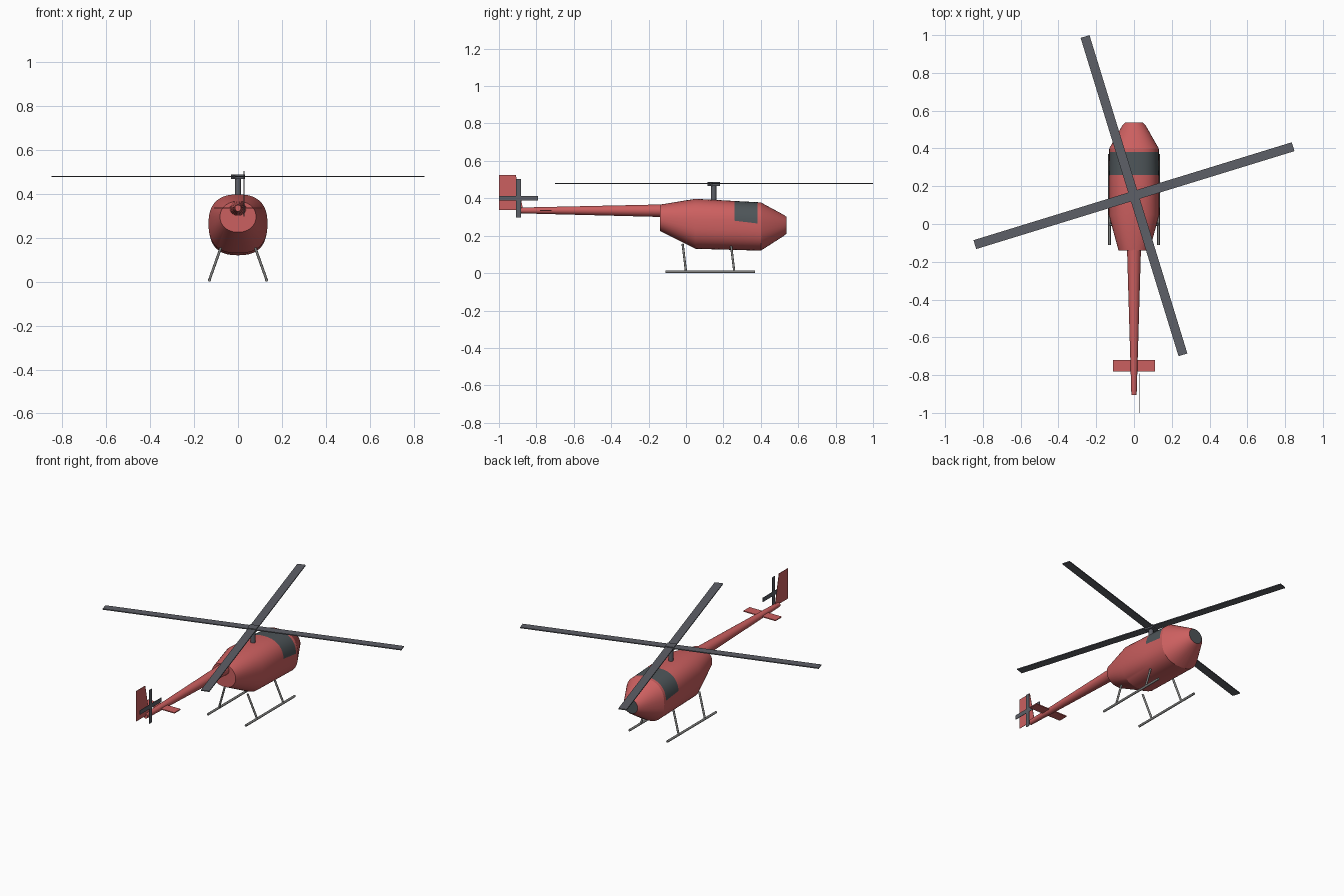
import bpy, bmesh, math
from mathutils import Vector, Matrix

cube = bpy.data.objects.get("Cube")
if cube:
    bpy.data.objects.remove(cube, do_unlink=True)


def material(name, rgb):
    m = bpy.data.materials.new(name)
    m.use_nodes = True
    m.diffuse_color = (*rgb, 1)
    bsdf = next(n for n in m.node_tree.nodes if n.type == 'BSDF_PRINCIPLED')
    bsdf.inputs["Base Color"].default_value = (*rgb, 1)
    return m


RED = material("body red", (0.60, 0.115, 0.115))
GLASS = material("window grey", (0.075, 0.09, 0.098))
DARK = material("rotor grey", (0.11, 0.115, 0.135))
STEEL = material("skid grey", (0.22, 0.22, 0.215))


def finish(name, bm, mats, smooth=None):
    bmesh.ops.recalc_face_normals(bm, faces=bm.faces[:])
    me = bpy.data.meshes.new(name)
    bm.to_mesh(me)
    bm.free()
    ob = bpy.data.objects.new(name, me)
    bpy.context.collection.objects.link(ob)
    for m in mats:
        me.materials.append(m)
    if smooth:
        bpy.ops.object.select_all(action='DESELECT')
        ob.select_set(True)
        bpy.context.view_layer.objects.active = ob
        bpy.ops.object.shade_smooth_by_angle(angle=math.radians(smooth))
    return ob


def loft(sections, segs):
    """Sections along y: (y, half width, bottom z, top z, roundness exponent)."""
    bm = bmesh.new()
    rings = []
    for y, w, z0, z1, n in sections:
        ring = []
        for i in range(segs):
            a = 2 * math.pi * i / segs
            c, s = math.cos(a), math.sin(a)
            px = math.copysign(abs(c) ** (2 / n), c) * w
            pz = math.copysign(abs(s) ** (2 / n), s) * (z1 - z0) / 2
            ring.append(bm.verts.new((px, y, (z0 + z1) / 2 + pz)))
        rings.append(ring)
    for a, b in zip(rings, rings[1:]):
        for i in range(segs):
            j = (i + 1) % segs
            bm.faces.new((a[i], a[j], b[j], b[i]))
    bm.faces.new(rings[0])
    bm.faces.new(rings[-1])
    return bm


def box(name, size, centre, mat, turn=0.0):
    bm = bmesh.new()
    bmesh.ops.create_cube(bm, size=1, matrix=Matrix.Diagonal((*size, 1)))
    ob = finish(name, bm, [mat])
    ob.location = centre
    ob.rotation_euler.z = turn
    return ob


def rod(name, a, b, r, mat, segs=12):
    a, b = Vector(a), Vector(b)
    d = b - a
    bm = bmesh.new()
    rot = d.to_track_quat('Z', 'Y').to_matrix().to_4x4()
    bmesh.ops.create_cone(bm, cap_ends=True, segments=segs, radius1=r, radius2=r,
                          depth=d.length, matrix=Matrix.Translation((a + b) / 2) @ rot)
    return finish(name, bm, [mat], 40)


# Fuselage with wraparound cabin window and nose cap
bm = loft([(-0.14, 0.082, 0.225, 0.366, 2.1),
           (0.05, 0.134, 0.13, 0.397, 2.5),
           (0.40, 0.131, 0.12, 0.378, 2.5),
           (0.525, 0.06, 0.20, 0.31, 2.1),
           (0.538, 0.045, 0.212, 0.30, 2.0)], 48)


def cut(faces, co, no):
    geom = list({e for f in faces for e in f.edges} | {v for f in faces for v in f.verts}) + faces
    bmesh.ops.bisect_plane(bm, geom=geom, plane_co=co, plane_no=no, dist=1e-5)


WIN_BACK, WIN_FRONT = 0.26, 0.382


def window_band():
    return [f for f in bm.faces if WIN_BACK < f.calc_center_median().y < WIN_FRONT]


cut(bm.faces[:], (0, WIN_BACK, 0), (0, 1, 0))
cut(bm.faces[:], (0, WIN_FRONT, 0), (0, 1, 0))
sill, sill_normal = Vector((0, WIN_BACK, 0.28)), Vector((0, 0.12, 1))
cut(window_band(), sill, sill_normal)
for f in window_band():
    if (f.calc_center_median() - sill).dot(sill_normal) > 0:
        f.material_index = 1
for f in bm.faces:
    if f.calc_center_median().y > 0.537:
        f.material_index = 1
finish("fuselage", bm, [RED, GLASS], 24)

# Tail boom
finish("tail_boom", loft([(-0.905, 0.014, 0.32, 0.35, 2),
                          (-0.13, 0.037, 0.30, 0.367, 2)], 24), [RED], 40)

# Tail fin and stabilizer
bm = bmesh.new()
outline = [(-1.0, 0.337), (-0.87, 0.337), (-0.888, 0.42), (-0.91, 0.525), (-1.0, 0.525)]
face = bm.faces.new([bm.verts.new((-0.001, y, z)) for y, z in outline])
ext = bmesh.ops.extrude_face_region(bm, geom=[face])
bmesh.ops.translate(bm, vec=(0.002, 0, 0),
                    verts=[g for g in ext["geom"] if isinstance(g, bmesh.types.BMVert)])
finish("tail_fin", bm, [RED])
box("stabilizer", (0.22, 0.06, 0.006), (0, -0.75, 0.335), RED)

# Tail rotor
box("tail_rotor_blade_level", (0.003, 0.208, 0.026), (0.027, -0.896, 0.40), DARK)
box("tail_rotor_blade_upright", (0.003, 0.026, 0.208), (0.027, -0.896, 0.40), DARK)

# Main rotor
TURN = math.radians(17.1)
rod("rotor_mast", (0, 0.148, 0.38), (0, 0.148, 0.475), 0.014, DARK, 16)
box("rotor_hub", (0.052, 0.052, 0.02), (0, 0.148, 0.477), DARK, TURN)
for k, name in enumerate(("main_rotor_blade_a", "main_rotor_blade_b")):
    box(name, (1.763, 0.049, 0.006), (0, 0.15, 0.479), DARK, TURN + k * math.pi / 2)

# Landing skids and struts
for side, sx in (("left", 1), ("right", -1)):
    rod(side + "_skid", (sx * 0.13, -0.11, 0.007), (sx * 0.13, 0.37, 0.007), 0.007, STEEL)
    for part, y in (("rear", -0.018), ("front", 0.24)):
        rod(f"{side}_{part}_strut", (sx * 0.078, y, 0.155),
            (sx * 0.13, y + 0.018, 0.009), 0.006, STEEL)
